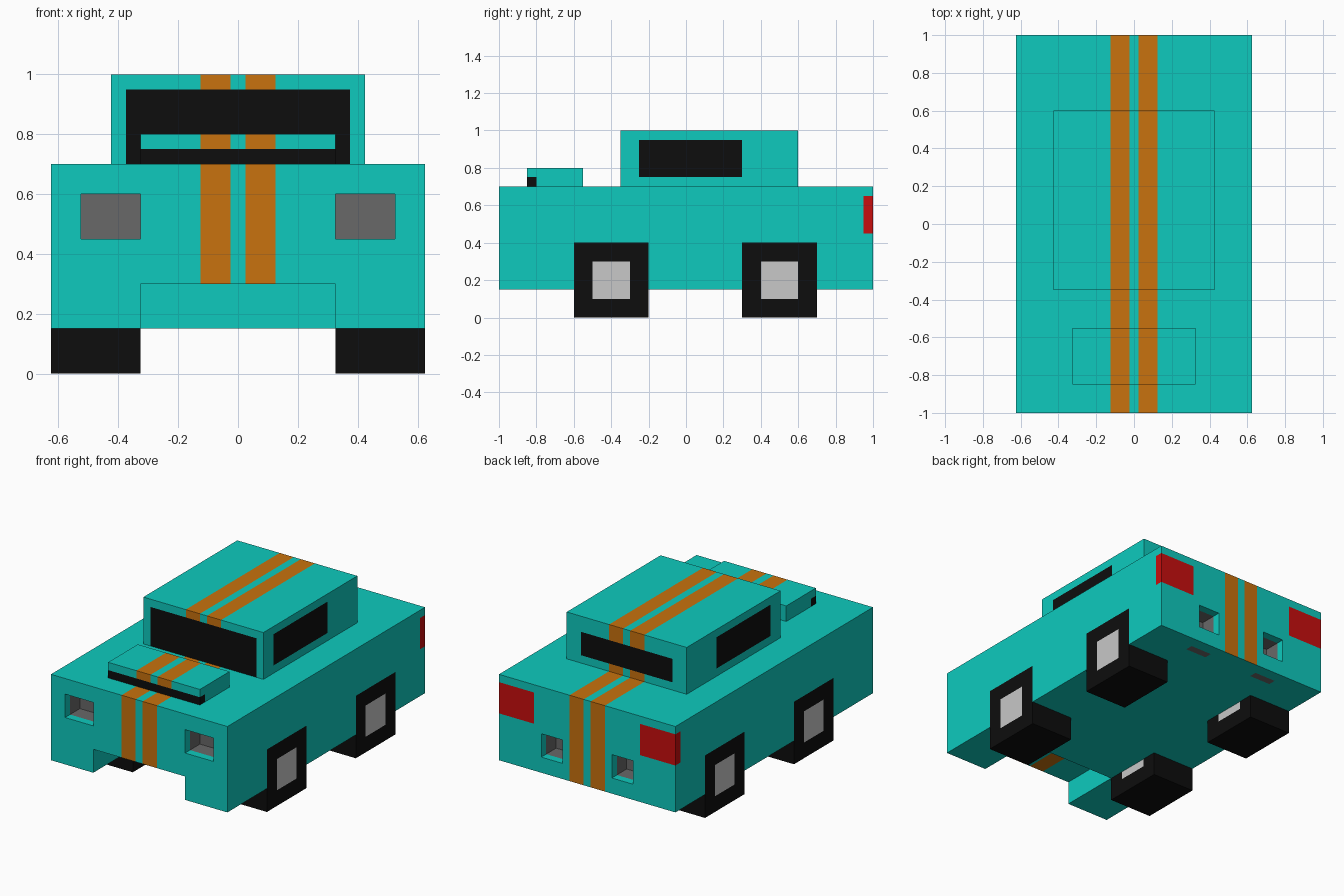
import bpy, bmesh
from mathutils import Vector

if "Cube" in bpy.data.objects:
    bpy.data.objects.remove(bpy.data.objects["Cube"])

# Flat colours (linear)
COLOURS = {
    "teal_paint": (0.0044, 0.590, 0.515),
    "orange_stripe": (0.578, 0.168, 0.0044),
    "black": (0.004, 0.004, 0.004),
    "lamp_grey": (0.138, 0.138, 0.138),
    "hub_white": (0.578, 0.578, 0.578),
    "tail_red": (0.578, 0.0044, 0.0044),
}
NAMES = list(COLOURS)
TEAL, ORANGE, BLACK, GREY, WHITE, RED = range(6)
MATS = []
for name, rgb in COLOURS.items():
    m = bpy.data.materials.new(name)
    m.diffuse_color = (*rgb, 1)
    m.use_nodes = True
    m.node_tree.nodes["Principled BSDF"].inputs["Base Color"].default_value = m.diffuse_color
    MATS.append(m)


def block(name, xs, ys, zs, colour, hollow=lambda p: False):
    """Block cut along the given planes; cells where hollow() is true are carved out."""
    axes = [sorted(set(a)) for a in (xs, ys, zs)]
    dims = [len(a) - 1 for a in axes]

    def solid(c):
        if any(not 0 <= c[i] < dims[i] for i in range(3)):
            return False
        return not hollow(Vector([(axes[i][c[i]] + axes[i][c[i] + 1]) / 2 for i in range(3)]))

    bm = bmesh.new()
    for c in [(i, j, k) for i in range(dims[0]) for j in range(dims[1]) for k in range(dims[2])]:
        if not solid(c):
            continue
        for a in range(3):
            for s in (0, 1):
                nb = list(c)
                nb[a] += 2 * s - 1
                if solid(nb):
                    continue
                u, v = (a + 1) % 3, (a + 2) % 3
                pts = []
                for du, dv in ((0, 0), (1, 0), (1, 1), (0, 1)):
                    p = [0, 0, 0]
                    p[a], p[u], p[v] = axes[a][c[a] + s], axes[u][c[u] + du], axes[v][c[v] + dv]
                    pts.append(Vector(p))
                if not s:
                    pts.reverse()
                n = Vector((0, 0, 0))
                n[a] = 2 * s - 1
                f = bm.faces.new([bm.verts.new(p) for p in pts])
                f.material_index = colour(sum(pts, Vector()) / 4, n)
    bmesh.ops.remove_doubles(bm, verts=bm.verts, dist=1e-4)
    me = bpy.data.meshes.new(name)
    bm.to_mesh(me)
    bm.free()
    for m in MATS:
        me.materials.append(m)
    ob = bpy.data.objects.new(name, me)
    bpy.context.collection.objects.link(ob)
    return ob


def both(*vals):
    return [s * v for v in vals for s in (-1, 1)]


def within(v, lo, hi):
    return lo < v < hi


def stripe(p):
    return within(abs(p.x), 0.025, 0.125)


# Body: nose notch, wheel wells, headlight and exhaust recesses
def body_hollow(p):
    x = abs(p.x)
    notch = x < 0.325 and p.y < -0.6 and p.z < 0.3
    well = x > 0.325 and p.z < 0.4 and (within(p.y, -0.6, -0.2) or within(p.y, 0.3, 0.7))
    lamp = within(x, 0.325, 0.525) and p.y < -0.85 and within(p.z, 0.45, 0.6)
    pipe = within(x, 0.175, 0.325) and p.y > 0.85 and within(p.z, 0.25, 0.4)
    return notch or well or lamp or pipe


def body_colour(p, n):
    x = abs(p.x)
    lamp = within(x, 0.32, 0.53) and within(p.y, -0.95, -0.84) and within(p.z, 0.44, 0.61)
    pipe = within(x, 0.17, 0.33) and within(p.y, 0.84, 0.95) and within(p.z, 0.24, 0.41)
    if lamp or pipe:
        return GREY
    if within(p.z, 0.45, 0.65) and ((p.y > 0.99 and x > 0.375) or (x > 0.62 and p.y > 0.95)):
        return RED
    if stripe(p) and (n.z > 0 or abs(p.y) > 0.99 or (n.z < 0 and p.z > 0.2)):
        return ORANGE
    if n.z < 0 and p.z < 0.16 and within(x, 0.175, 0.325) and within(p.y, 0.875, 0.925):
        return GREY
    return TEAL


block("body", both(0.025, 0.125, 0.175, 0.325, 0.375, 0.525, 0.625),
      [-1, -0.95, -0.85, -0.6, -0.2, 0.3, 0.7, 0.85, 0.875, 0.925, 0.95, 1],
      [0.15, 0.25, 0.3, 0.4, 0.45, 0.6, 0.65, 0.7], body_colour, body_hollow)


# Cabin with windows
def cabin_colour(p, n):
    x = abs(p.x)
    if n.y < 0 and x < 0.375 and p.z < 0.95:
        return BLACK
    if n.y > 0 and x < 0.325 and within(p.z, 0.75, 0.9):
        return BLACK
    if n.x and within(p.y, -0.25, 0.3) and within(p.z, 0.75, 0.95):
        return BLACK
    return ORANGE if stripe(p) and n.z >= 0 else TEAL


block("cabin", both(0.025, 0.125, 0.325, 0.375, 0.425), [-0.35, -0.25, 0.3, 0.6],
      [0.7, 0.75, 0.9, 0.95, 1.0], cabin_colour)


# Bonnet scoop with a black intake along its front
def scoop_colour(p, n):
    if p.y < -0.8 and p.z < 0.75:
        return BLACK
    return ORANGE if stripe(p) and not n.x else TEAL


block("hood_scoop", both(0.025, 0.125, 0.325), [-0.85, -0.8, -0.55],
      [0.7, 0.75, 0.8], scoop_colour)

# Wheels with square hubs on both faces
for end, yc in (("front", -0.4), ("rear", 0.5)):
    for side, s in (("left", -1), ("right", 1)):
        def wheel_colour(p, n, yc=yc):
            return WHITE if n.x and abs(p.y - yc) < 0.1 and within(p.z, 0.1, 0.3) else BLACK
        block(f"{end}_{side}_wheel", [s * 0.325, s * 0.625],
              [yc - 0.2, yc - 0.1, yc + 0.1, yc + 0.2], [0, 0.1, 0.3, 0.4], wheel_colour)
